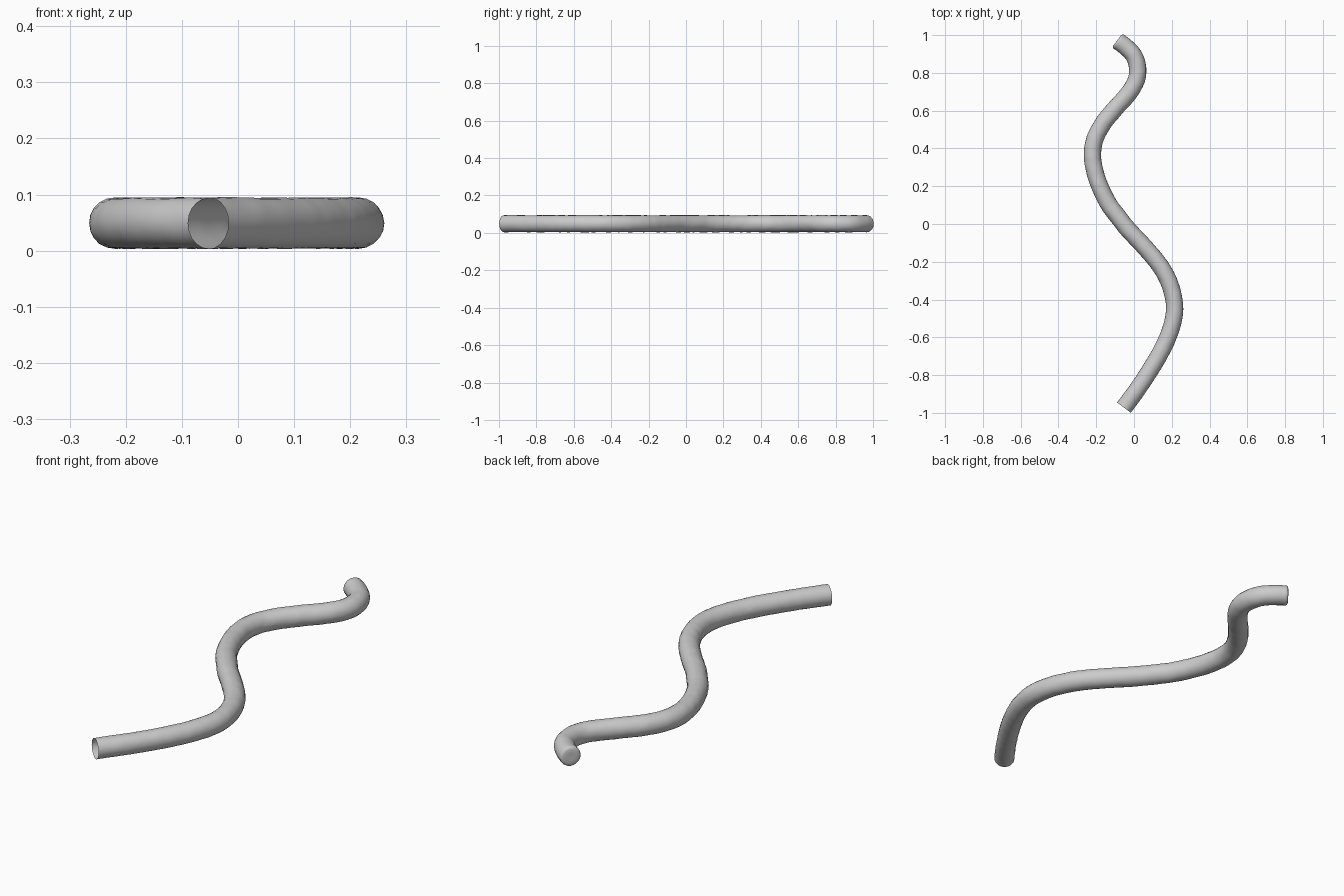
import bpy, bmesh, math
from mathutils import Vector, noise
from mathutils.geometry import interpolate_bezier

if "Cube" in bpy.data.objects:
    bpy.data.objects.remove(bpy.data.objects["Cube"])

R, ZC, SIDES, STEPS = 0.0455, 0.049, 20, 9

# Centreline of the worm-like tube (x, y), front to back
path = [(-0.053, -0.972), (0.015, -0.88), (0.075, -0.79), (0.13, -0.70),
        (0.175, -0.61), (0.205, -0.52), (0.215, -0.44), (0.20, -0.35),
        (0.165, -0.265), (0.115, -0.19), (0.045, -0.11), (-0.03, -0.03),
        (-0.09, 0.045), (-0.14, 0.115), (-0.185, 0.21), (-0.21, 0.29),
        (-0.22, 0.37), (-0.207, 0.45), (-0.165, 0.53), (-0.105, 0.605),
        (-0.038, 0.68), (0.005, 0.745), (0.02, 0.81), (0.005, 0.88),
        (-0.035, 0.93), (-0.083, 0.967)]
P = [Vector((x, y, ZC)) for x, y in path]


def tangent(pts, i):
    return pts[min(i + 1, len(pts) - 1)] - pts[max(i - 1, 0)]


# Smooth the centreline
line = []
for i in range(len(P) - 1):
    a = P[i] + tangent(P, i) * (1 / 3 if i == 0 else 1 / 6)
    b = P[i + 1] - tangent(P, i + 1) * (1 / 3 if i == len(P) - 2 else 1 / 6)
    line += interpolate_bezier(P[i], a, b, P[i + 1], STEPS)[:-1]
line.append(P[-1])

# Sweep a slightly lumpy ring along it
bm = bmesh.new()
rings = []


def add_ring(c, t, r):
    side = Vector((t.y, -t.x, 0)).normalized()
    ring = []
    for k in range(SIDES):
        a = 2 * math.pi * k / SIDES
        d = side * math.cos(a) + Vector((0, 0, math.sin(a)))
        bump = 0.0012 * noise.noise((c + d * R) * 28)
        ring.append(bm.verts.new(c + d * (r + bump)))
    rings.append(ring)


for i, c in enumerate(line):
    add_ring(c, tangent(line, i), R)

# Softly rounded closed back end; the front end stays open
t = tangent(line, len(line) - 1).normalized()
for ahead, r in ((0.005, 0.93), (0.008, 0.75), (0.008, 0.4)):
    add_ring(line[-1] + t * ahead, t, R * r)
for a, b in zip(rings, rings[1:]):
    for k in range(SIDES):
        j = (k + 1) % SIDES
        bm.faces.new((a[k], a[j], b[j], b[k]))
bm.faces.new(rings[-1])
bmesh.ops.recalc_face_normals(bm, faces=bm.faces)

# Make sure normals point out of the tube
bm.normal_update()
f = bm.faces[0]
if f.normal.dot(f.calc_center_median() - line[0]) < 0:
    bmesh.ops.reverse_faces(bm, faces=bm.faces)

mesh = bpy.data.meshes.new("curved_tube")
bm.to_mesh(mesh)
bm.free()
tube = bpy.data.objects.new("curved_tube", mesh)
bpy.context.collection.objects.link(tube)
for p in mesh.polygons:
    p.use_smooth = True
